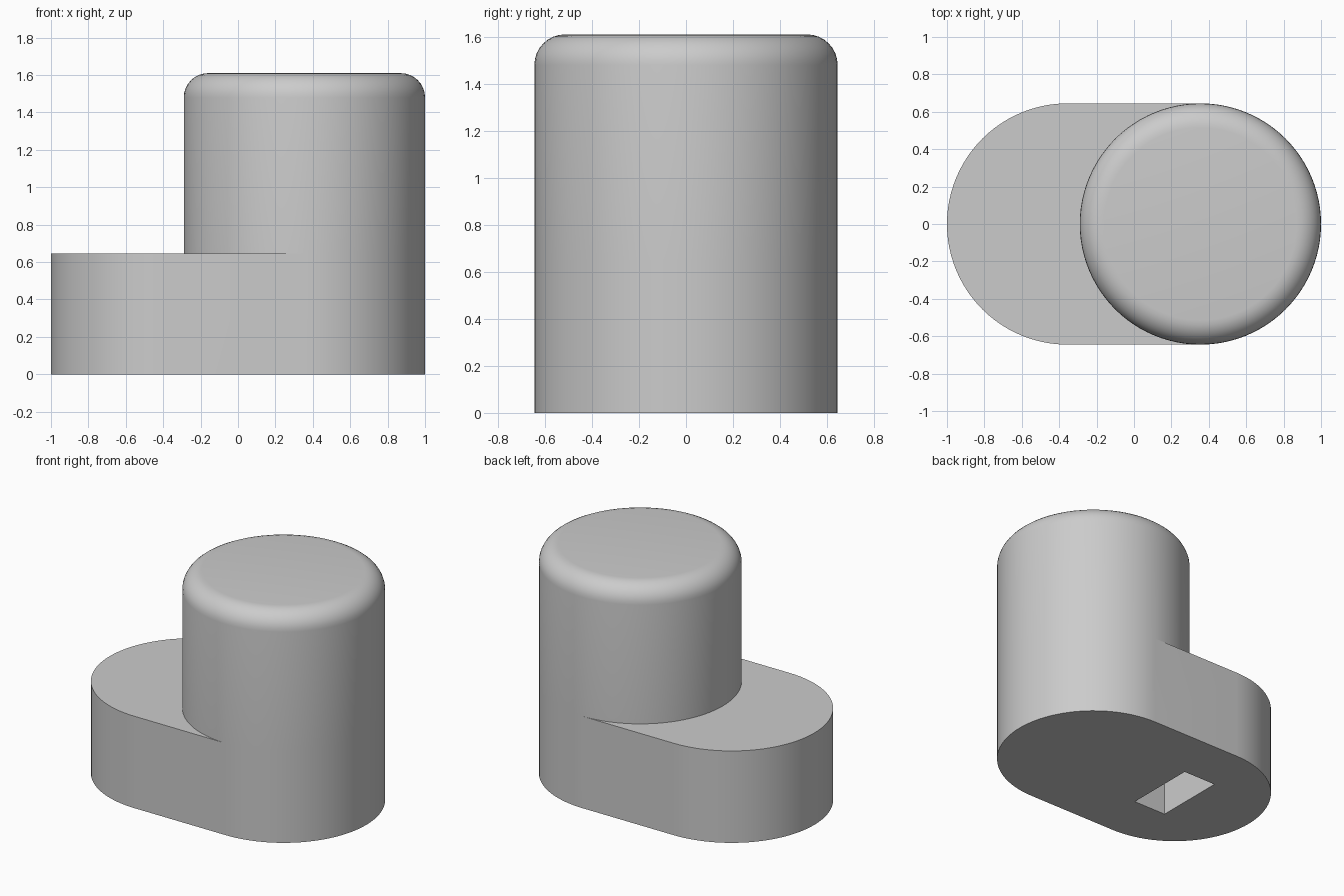
import bpy, bmesh
from math import sin, cos, pi

if "Cube" in bpy.data.objects:
    bpy.data.objects.remove(bpy.data.objects["Cube"])

R = 0.645            # radius of both rounded ends
CX = 1 - R           # distance of each end's centre from the middle
BASE_H, TOP_H = 0.645, 1.61
FILLET = 0.13
HALF = 48            # segments in half a circle
STEPS = 8            # segments in the rounded rim
SLOT_X, SLOT_Y, SLOT_DEPTH = 0.13, 0.26, 0.5

grey = bpy.data.materials.new("plain_grey")
grey.use_nodes = True
colour = (0.6, 0.6, 0.6, 1)
grey.diffuse_color = colour
grey.node_tree.nodes["Principled BSDF"].inputs["Base Color"].default_value = colour

bm = bmesh.new()


def arc(cx, r, z, start, count):
    """Points anticlockwise from the start angle, one per segment."""
    angles = [start + pi * i / HALF for i in range(count)]
    return [bm.verts.new((cx + r * cos(a), r * sin(a), z)) for a in angles]


def skin(lower, upper):
    """Walls between two matching closed rings."""
    n = len(lower)
    for i in range(n):
        j = (i + 1) % n
        bm.faces.new((lower[i], lower[j], upper[j], upper[i]))


# Base: a slab with two rounded ends
foot = arc(CX, R, 0, -pi / 2, HALF + 1) + arc(-CX, R, 0, pi / 2, HALF + 1)
post_front = arc(CX, R, BASE_H, -pi / 2, HALF + 1)
slab_end = arc(-CX, R, BASE_H, pi / 2, HALF + 1)
skin(foot, post_front + slab_end)

# Ledge: slab top left open around the post
post_back = arc(CX, R, BASE_H, pi / 2 + pi / HALF, HALF - 1)
bm.faces.new([post_front[-1]] + slab_end + [post_front[0]] + post_back[::-1])

# Post with a rounded rim, closed by a flat cap
ring = post_front + post_back
for k in range(STEPS + 1):
    t = pi / 2 * k / STEPS
    upper = arc(CX, R - FILLET * (1 - cos(t)), TOP_H - FILLET * (1 - sin(t)),
                -pi / 2, 2 * HALF)
    skin(ring, upper)
    ring = upper
bm.faces.new(ring)

# Rectangular blind slot in the underside
corners = [(-1, -1), (1, -1), (1, 1), (-1, 1)]
mouth, roof = [[bm.verts.new((-CX + SLOT_X * x, SLOT_Y * y, z)) for x, y in corners]
               for z in (0, SLOT_DEPTH)]
skin(mouth, roof)
bm.faces.new(roof)

# Underside between the outline and the slot
rim = [e for e in bm.edges if e.is_boundary]
bmesh.ops.triangle_fill(bm, edges=rim, use_beauty=True)
bmesh.ops.recalc_face_normals(bm, faces=bm.faces)

mesh = bpy.data.meshes.new("post_on_rounded_base")
bm.to_mesh(mesh)
bm.free()
mesh.materials.append(grey)
body = bpy.data.objects.new("post_on_rounded_base", mesh)
bpy.context.collection.objects.link(body)

bpy.ops.object.select_all(action="DESELECT")
body.select_set(True)
bpy.context.view_layer.objects.active = body
bpy.ops.object.shade_smooth_by_angle(angle=pi / 6)
